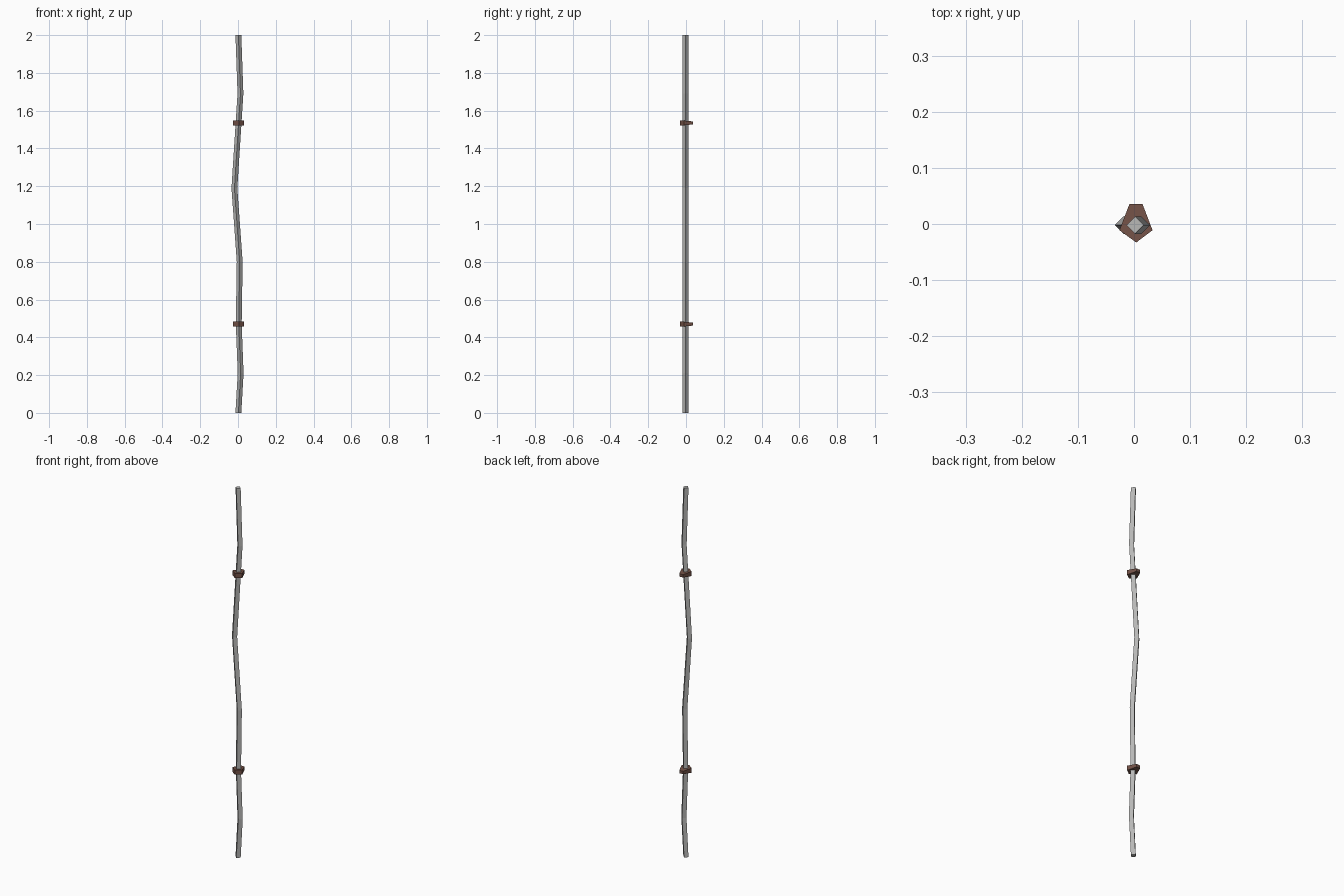
import bpy

if "Cube" in bpy.data.objects:
    bpy.data.objects.remove(bpy.data.objects["Cube"])


def material(name, rgb):
    m = bpy.data.materials.new(name)
    m.diffuse_color = (*rgb, 1)
    m.use_nodes = True
    m.node_tree.nodes["Principled BSDF"].inputs["Base Color"].default_value = m.diffuse_color
    return m


def loft(name, rings, mat):
    """Skin a stack of equal-length rings, closing both ends."""
    n = len(rings[0])
    verts = [p for r in rings for p in r]
    faces = [tuple(reversed(range(n))),
             tuple(range(len(verts) - n, len(verts)))]
    for i in range(len(rings) - 1):
        for j in range(n):
            k = (j + 1) % n
            faces.append((i * n + j, i * n + k, (i + 1) * n + k, (i + 1) * n + j))
    me = bpy.data.meshes.new(name)
    me.from_pydata(verts, [], faces)
    me.materials.append(mat)
    ob = bpy.data.objects.new(name, me)
    bpy.context.collection.objects.link(ob)
    return ob


gray = material("weathered gray", (0.48, 0.48, 0.47))
brown = material("leather brown", (0.17, 0.083, 0.062))

# Crooked pole with a four-sided diamond section
path = [(0.002, 0), (0.014, 0.21), (0.004, 0.47), (0.009, 0.80),
        (-0.019, 1.19), (0.003, 1.535), (0.013, 1.69), (0.002, 2.0)]
h = 0.0155
diamond = [(h, 0), (0, h), (-h, 0), (0, -h)]
loft("pole", [[(x + a, b - 0.002, z) for a, b in diamond] for x, z in path], gray)

# Five-sided bindings, thinner towards the back
outline = [(0.004, -0.033), (0.033, -0.011), (0.015, 0.036),
           (-0.008, 0.036), (-0.026, -0.011)]


def binding(name, z):
    rings = []
    for s in (-1, 1):
        rings.append([(x, y, z + s * (0.008 if y > 0 else 0.0125))
                      for x, y in outline])
    loft(name, rings, brown)


binding("lower_binding", 0.47)
binding("upper_binding", 1.535)
